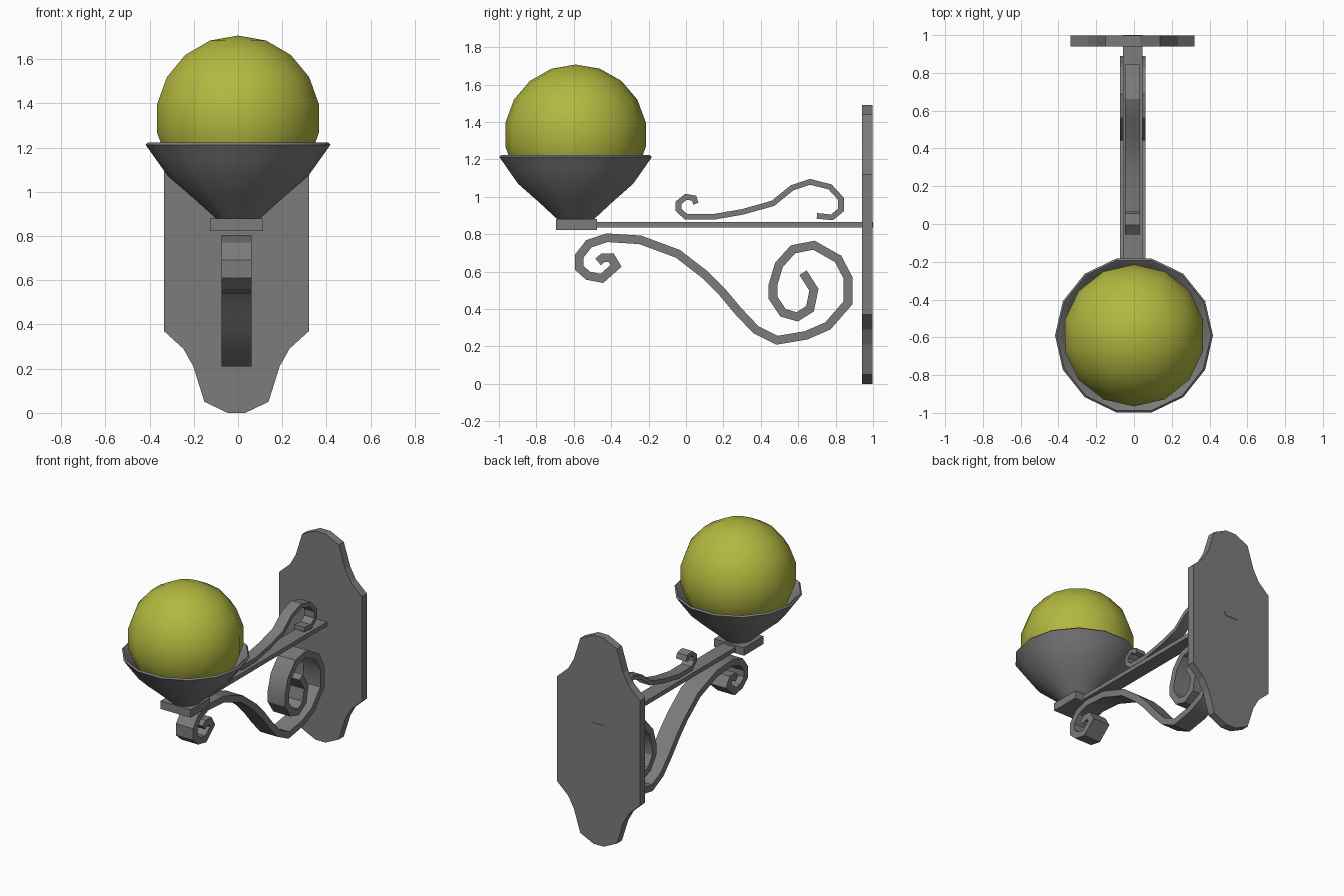
import bpy, bmesh, math
from mathutils import Vector

cube = bpy.data.objects.get("Cube")
if cube:
    bpy.data.objects.remove(cube, do_unlink=True)

AXIS_X = -0.007      # centre line of the bracket
LAMP_Y = -0.59       # centre of the lamp
SIDES = 14


def material(name, rgb):
    mat = bpy.data.materials.new(name)
    mat.use_nodes = True
    mat.diffuse_color = (*rgb, 1)
    mat.node_tree.nodes["Principled BSDF"].inputs["Base Color"].default_value = (*rgb, 1)
    return mat


METAL = material("grey metal", (0.2, 0.2, 0.2))
GLASS = material("yellow green glass", (0.45, 0.48, 0.05))


def finish(name, bm, mat, smooth_angle=None):
    bmesh.ops.recalc_face_normals(bm, faces=bm.faces)
    mesh = bpy.data.meshes.new(name)
    bm.to_mesh(mesh)
    bm.free()
    mesh.materials.append(mat)
    if smooth_angle:
        mesh.shade_smooth()
        mesh.set_sharp_from_angle(angle=math.radians(smooth_angle))
    obj = bpy.data.objects.new(name, mesh)
    bpy.context.collection.objects.link(obj)
    return obj


def box(name, x, y, z):
    """Box from (min, max) pairs."""
    bm = bmesh.new()
    bmesh.ops.create_cube(bm, size=1)
    for v in bm.verts:
        v.co = [pair[0] if c < 0 else pair[1] for c, pair in zip(v.co, (x, y, z))]
    return finish(name, bm, METAL)


def lathe(name, profile, start, mat, smooth_angle):
    """Turn a (radius, height) profile about the lamp axis."""
    bm = bmesh.new()
    rings = []
    for r, z in profile:
        angles = [start + math.tau * i / SIDES for i in range(SIDES)]
        rings.append([bm.verts.new((r * math.cos(a), LAMP_Y + r * math.sin(a), z))
                      for a in angles])
    for low, high in zip(rings, rings[1:]):
        for i in range(SIDES):
            j = (i + 1) % SIDES
            bm.faces.new((low[i], low[j], high[j], high[i]))
    bmesh.ops.remove_doubles(bm, verts=bm.verts, dist=0.0001)
    return finish(name, bm, mat, smooth_angle)


def ribbon(name, path, thickness, half_width):
    """Flat bar with mitred corners along a (y, z) path."""
    pts = [Vector(p) for p in path]
    bm = bmesh.new()
    sections = []
    for i, p in enumerate(pts):
        before = (p - pts[i - 1]).normalized() if i else None
        after = (pts[i + 1] - p).normalized() if i + 1 < len(pts) else None
        before, after = before or after, after or before
        along = (before + after).normalized()
        side = Vector((-along.y, along.x)) * thickness / 2 / max(along.dot(after), 0.6)
        corners = ((-1, -1), (1, -1), (1, 1), (-1, 1))
        sections.append([bm.verts.new((AXIS_X + sx * half_width, *(p + side * s)))
                         for sx, s in corners])
    for a, b in zip(sections, sections[1:]):
        for k in range(4):
            m = (k + 1) % 4
            bm.faces.new((a[k], a[m], b[m], b[k]))
    bm.faces.new(sections[0])
    bm.faces.new(sections[-1])
    return finish(name, bm, METAL, 30)


# Wall plate: a stepped outline mirrored left-right and top-bottom
HEIGHT = 1.49
quarter = [(0.04, 0), (0.145, 0.05), (0.195, 0.21), (0.24, 0.29), (0.328, 0.37)]
right_side = quarter + [(x, HEIGHT - z) for x, z in reversed(quarter)]
outline = right_side + [(-x, z) for x, z in reversed(right_side)]
bm = bmesh.new()
face = bm.faces.new([bm.verts.new((AXIS_X + x, 0.94, z)) for x, z in outline])
back = bmesh.ops.extrude_face_region(bm, geom=[face])
bmesh.ops.translate(bm, vec=(0, 0.057, 0),
                    verts=[g for g in back["geom"] if isinstance(g, bmesh.types.BMVert)])
finish("wall_plate", bm, METAL)

# Arm, running through the plate, and the block under the lamp
box("arm", (AXIS_X - 0.052, AXIS_X + 0.052), (-0.5, 1.0), (0.835, 0.866))
box("lamp_block", (AXIS_X - 0.119, AXIS_X + 0.119), (-0.695, -0.475), (0.823, 0.88))

# Lamp bowl with a thin rim and hollow inside
lathe("lamp_bowl", [(0, 0.875), (0.095, 0.875), (0.2, 0.97), (0.316, 1.07), (0.37, 1.145),
                    (0.418, 1.213), (0.408, 1.223), (0.385, 1.205), (0.3, 1.08),
                    (0.18, 0.98), (0, 0.93)], 0, METAL, 40)

# Glass globe
globe = [(0.381 * math.cos(math.radians(a)), 1.332 + 0.375 * math.sin(math.radians(a)))
         for a in range(-90, 91, 20)]
lathe("globe", globe, math.pi / 2, GLASS, 40)

# Scrollwork below and above the arm
ribbon("lower_scroll", [
    (-.47, .652), (-.444, .674), (-.4, .674), (-.374, .631), (-.449, .564), (-.524, .578),
    (-.57, .62), (-.57, .684), (-.519, .749), (-.422, .781), (-.246, .77), (-.043, .695),
    (.102, .583), (.193, .492), (.278, .39), (.374, .289), (.487, .233), (.642, .259),
    (.759, .31), (.866, .433), (.866, .567), (.813, .668), (.684, .741), (.572, .719),
    (.497, .636), (.465, .529), (.465, .46), (.519, .38), (.594, .358), (.663, .401),
    (.684, .503), (.626, .594)], 0.046, 0.068)
ribbon("upper_scroll", [
    (.053, .963), (.043, .992), (0, 1), (-.04, .968), (-.04, .93), (0, .893), (.15, .893),
    (.305, .92), (.465, .965), (.567, 1.048), (.663, 1.08), (.77, 1.053), (.829, .989),
    (.829, .93), (.781, .89), (.7, .898)], 0.03, 0.04)
